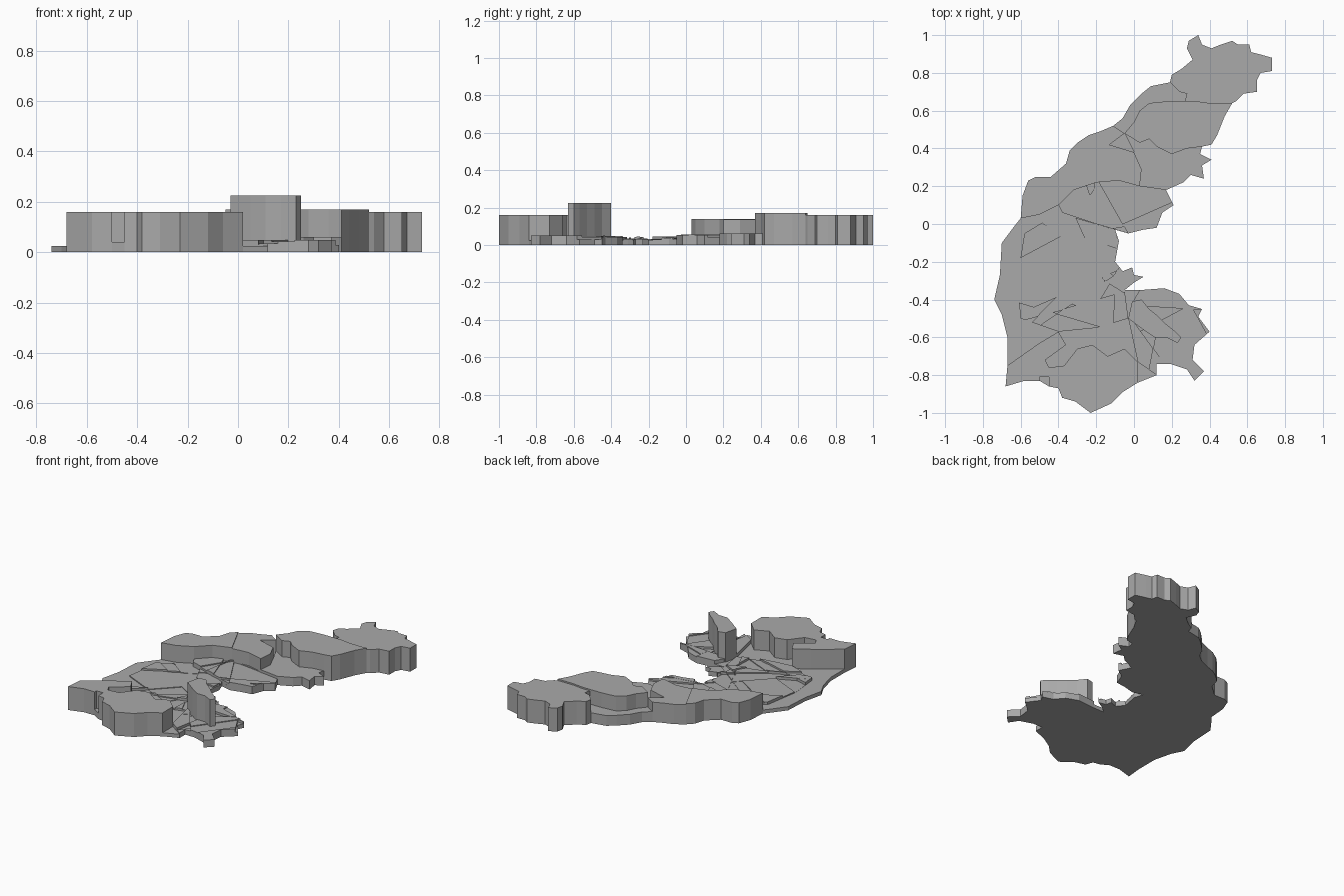
import bpy
import bmesh
import math
import random
from mathutils import Vector

random.seed(4)

default_cube = bpy.data.objects.get("Cube")
if default_cube:
    bpy.data.objects.remove(default_cube, do_unlink=True)

# One plain stone colour for the whole relief map
stone = bpy.data.materials.new("stone grey")
stone.use_nodes = True
grey = (.4, .4, .4, 1)
stone.diffuse_color = grey
stone.node_tree.nodes["Principled BSDF"].inputs["Base Color"].default_value = grey


def finish(name, mesh_builder):
    """Turn a bmesh into a flat shaded, grey object."""
    bmesh.ops.recalc_face_normals(mesh_builder, faces=mesh_builder.faces)
    mesh = bpy.data.meshes.new(name)
    mesh_builder.to_mesh(mesh)
    mesh_builder.free()
    mesh.materials.append(stone)
    part = bpy.data.objects.new(name, mesh)
    bpy.context.collection.objects.link(part)
    return part


def outline_face(mesh_builder, outline):
    corners = [mesh_builder.verts.new((x, y, 0)) for x, y in outline]
    return mesh_builder.faces.new(corners)


def plateau(name, outline, height):
    """Raise one outline from the ground to a flat top."""
    builder = bmesh.new()
    floor = outline_face(builder, outline)
    raised = bmesh.ops.extrude_face_region(builder, geom=[floor], use_keep_orig=True)
    tops = [item for item in raised["geom"] if isinstance(item, bmesh.types.BMVert)]
    bmesh.ops.translate(builder, verts=tops, vec=(0, 0, height))
    return finish(name, builder)


def districts(name, outline, cuts, lowest, highest):
    """Slice an outline with random streets and raise every parcel separately."""
    plan = bmesh.new()
    outline_face(plan, outline)
    middle = sum((Vector(point) for point in outline), Vector((0, 0))) / len(outline)
    reach = max((Vector(point) - middle).length for point in outline)
    for cut in range(cuts):
        angle = math.pi * (cut / cuts + random.uniform(-.1, .1))
        normal = Vector((math.cos(angle), math.sin(angle), 0))
        offset = random.uniform(-.6, .6) * reach
        everything = plan.verts[:] + plan.edges[:] + plan.faces[:]
        bmesh.ops.bisect_plane(plan, geom=everything, plane_no=normal,
                               plane_co=middle.to_3d() + normal * offset)
    parcels = [[corner.co.xy.copy() for corner in face.verts] for face in plan.faces]
    plan.free()

    builder = bmesh.new()
    for parcel in parcels:
        height = random.uniform(lowest, highest)
        floor = outline_face(builder, parcel)
        raised = bmesh.ops.extrude_face_region(builder, geom=[floor], use_keep_orig=True)
        tops = [item for item in raised["geom"] if isinstance(item, bmesh.types.BMVert)]
        bmesh.ops.translate(builder, verts=tops, vec=(0, 0, height))
    return finish(name, builder)


# Coastline sections, clockwise from the northern strip
strip_coast = [(-.11, .52), (-.06, .56), (-.02, .63), (.04, .69), (.09, .73)]
cape_coast = [
    (.19, .75), (.2, .79), (.25, .82), (.31, .87), (.28, .93), (.29, .97),
    (.34, 1), (.36, .95), (.41, .93), (.46, .95), (.52, .97), (.55, .95),
    (.61, .95), (.62, .91), (.66, .9), (.73, .88), (.73, .81), (.67, .8),
    (.65, .76), (.65, .7), (.58, .69), (.54, .65)]
hill_coast = [(.52, .64), (.48, .57), (.44, .47), (.41, .42), (.36, .41)]
ledge_coast = [
    (.35, .37), (.41, .34), (.36, .31), (.37, .24), (.3, .26), (.26, .22),
    (.17, .18), (.21, .1), (.15, .06), (.12, -.02), (.05, -.03)]
bay_coast = [
    (-.03, -.05), (-.1, -.03), (-.08, -.09), (-.1, -.2), (-.06, -.25),
    (-.01, -.23), (0, -.27), (.05, -.28), (0, -.31), (-.05, -.35)]
spit_coast = [
    (.03, -.35), (.16, -.34), (.24, -.37), (.29, -.43), (.36, -.45),
    (.34, -.49), (.4, -.57), (.32, -.64), (.31, -.72), (.37, -.78),
    (.32, -.83), (.28, -.77), (.19, -.74), (.12, -.74), (.12, -.8)]
south_coast = [
    (.02, -.84), (-.06, -.89), (-.12, -.95), (-.23, -1), (-.31, -.94),
    (-.38, -.92), (-.4, -.87), (-.45, -.86), (-.45, -.81), (-.5, -.81),
    (-.5, -.83), (-.58, -.83), (-.68, -.86), (-.67, -.75)]
west_coast = [
    (-.67, -.6), (-.7, -.48), (-.74, -.4), (-.71, -.27), (-.7, -.1), (-.64, -.02)]
west_hill_coast = [
    (-.6, .03), (-.59, .15), (-.56, .23), (-.52, .25), (-.44, .25),
    (-.36, .32), (-.34, .39), (-.3, .43)]
north_west_coast = [(-.24, .47), (-.18, .49)]

# Whole land base
coastline = (strip_coast + cape_coast + hill_coast + ledge_coast + bay_coast + spit_coast
             + south_coast + west_coast + west_hill_coast + north_west_coast)
plateau("land_base", coastline, .025)

# Northern cape and the central hill beside it
hill_top_edge = [(.4, .64), (.33, .65), (.27, .65)]
plateau("north_cape", cape_coast + hill_coast[:1] + hill_top_edge
        + [(.28, .69), (.24, .7)], .16)
hill_lower_edge = [(.28, .4), (.2, .37), (.12, .41), (.08, .45), (.03, .43), (-.05, .48)]
hill_upper_edge = [(0, .54), (.03, .6), (.08, .64), (.18, .65)]
plateau("central_hill", hill_coast + hill_lower_edge + hill_upper_edge
        + hill_top_edge[::-1], .17)

# Low strip along the northern shore
plateau("north_strip", strip_coast + cape_coast[:1] + [(.24, .7), (.28, .69), (.27, .65)]
        + hill_upper_edge[::-1] + [(-.05, .48)], .07)

# Western hill and the neighbouring inland hill
west_hill_foot = [(-.2, .22), (-.32, .18), (-.4, .1), (-.5, .05)]
plateau("west_hill", west_hill_coast + west_hill_foot, .14)
plateau("inland_hill", west_hill_coast[-1:] + north_west_coast + strip_coast[:1]
        + [(-.05, .48), (-.13, .42), (0, .38), (.04, .29), (.03, .2), (-.08, .23)]
        + west_hill_foot[:1], .135)

# Eastern ledge below the hills
plateau("east_ledge", hill_coast[-1:] + ledge_coast[:7]
        + [(.03, .2), (.04, .29), (0, .38)] + hill_lower_edge[::-1], .06)

# Terraced quarter below the western hill
plateau_edge = [(.03, .2), (-.08, .23)]
districts("terraced_quarter", ledge_coast[6:] + bay_coast[:1] + [(-.2, 0), (-.38, .06)]
          + west_hill_foot[2::-1] + plateau_edge[::-1], 8, .04, .06)

# Dense old town in the middle
districts("old_town", bay_coast[1:] + [(-.03, -.5), (-.2, -.55), (-.4, -.57), (-.6, -.5),
          (-.62, -.3), (-.58, -.05), (-.4, .06)], 16, .025, .045)

# Eastern spit and its tall narrow tower block
districts("east_spit", spit_coast + [(.02, -.73), (-.03, -.5), (0, -.4)], 8, .027, .05)
plateau("tall_block", [
    (-.03, -.5), (-.01, -.41), (.04, -.4), (.08, -.45), (.13, -.49), (.17, -.53),
    (.22, -.57), (.25, -.6), (.23, -.63), (.17, -.6), (.11, -.6), (.05, -.56)], .225)

# Southern upland with its stepped inland edge
plateau("south_upland", south_coast + [
    (-.6, -.7), (-.5, -.63), (-.4, -.57), (-.36, -.64), (-.47, -.72), (-.45, -.76),
    (-.37, -.75), (-.3, -.66), (-.22, -.64), (-.14, -.7), (-.05, -.66), (.02, -.73)], .16)

# Small cove quay in the southern shore
plateau("south_quay", south_coast[7:11], .04)
